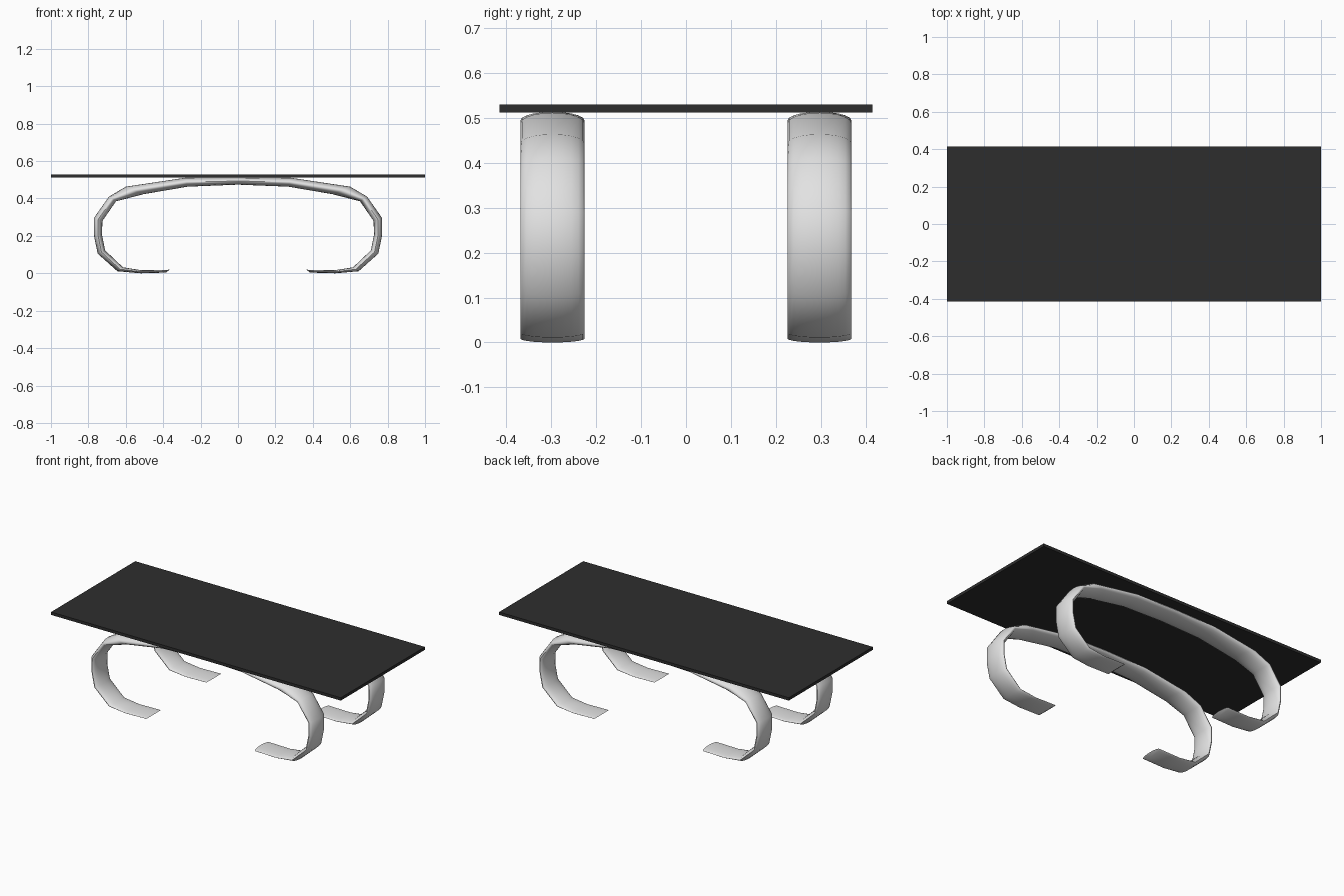
import bpy, bmesh, math
from mathutils import Vector

if "Cube" in bpy.data.objects:
    bpy.data.objects.remove(bpy.data.objects["Cube"])


def material(name, value):
    m = bpy.data.materials.new(name)
    m.diffuse_color = (value, value, value, 1)
    m.use_nodes = True
    m.node_tree.nodes["Principled BSDF"].inputs["Base Color"].default_value = m.diffuse_color
    return m


black = material("black top", 0.027)
silver = material("light grey metal", 0.76)

# Table top
bpy.ops.mesh.primitive_cube_add(size=1, location=(0, 0, 0.52))
top = bpy.context.object
top.name = "table_top"
top.scale = (2, 0.83, 0.018)
bpy.ops.object.transform_apply(location=False, rotation=False, scale=True)
top.data.materials.append(black)

# Band stations from foot tip to top centre: outer x, z and inner x, z
HALF = [
    (0.385, 0.004, 0.365, 0.019),
    (0.52, 0.000, 0.52, 0.017),
    (0.645, 0.011, 0.615, 0.032),
    (0.75, 0.105, 0.71, 0.122),
    (0.771, 0.205, 0.727, 0.205),
    (0.771, 0.295, 0.725, 0.28),
    (0.69, 0.41, 0.652, 0.385),
    (0.60, 0.463, 0.505, 0.423),
    (0.28, 0.511, 0.27, 0.463),
    (0.0, 0.513, 0.0, 0.474),
]
STATIONS = HALF + [(-a, b, -c, d) for a, b, c, d in reversed(HALF[:-1])]
SIDES = 20
HALF_WIDTH = 0.0715


def leg_band(name, y):
    """Flattened elliptical tube swept along the C-shaped path."""
    bm = bmesh.new()
    rings = []
    for ox, oz, ix, iz in STATIONS:
        outer, inner = Vector((ox, y, oz)), Vector((ix, y, iz))
        mid, half = (outer + inner) / 2, (outer - inner) / 2
        ring = []
        for k in range(SIDES):
            a = 2 * math.pi * k / SIDES
            p = mid + half * math.cos(a) + Vector((0, HALF_WIDTH * math.sin(a), 0))
            ring.append(bm.verts.new(p))
        rings.append(ring)
    for r, s in zip(rings, rings[1:]):
        for k in range(SIDES):
            n = (k + 1) % SIDES
            bm.faces.new((r[k], r[n], s[n], s[k]))
    bm.faces.new(rings[0])
    bm.faces.new(rings[-1])
    bmesh.ops.recalc_face_normals(bm, faces=bm.faces)
    me = bpy.data.meshes.new(name)
    bm.to_mesh(me)
    bm.free()
    me.materials.append(silver)
    ob = bpy.data.objects.new(name, me)
    bpy.context.collection.objects.link(ob)
    bpy.ops.object.select_all(action='DESELECT')
    ob.select_set(True)
    bpy.context.view_layer.objects.active = ob
    bpy.ops.object.shade_smooth_by_angle(angle=math.radians(50))


# Front and back leg bands
leg_band("front_leg_band", -0.297)
leg_band("back_leg_band", 0.297)
